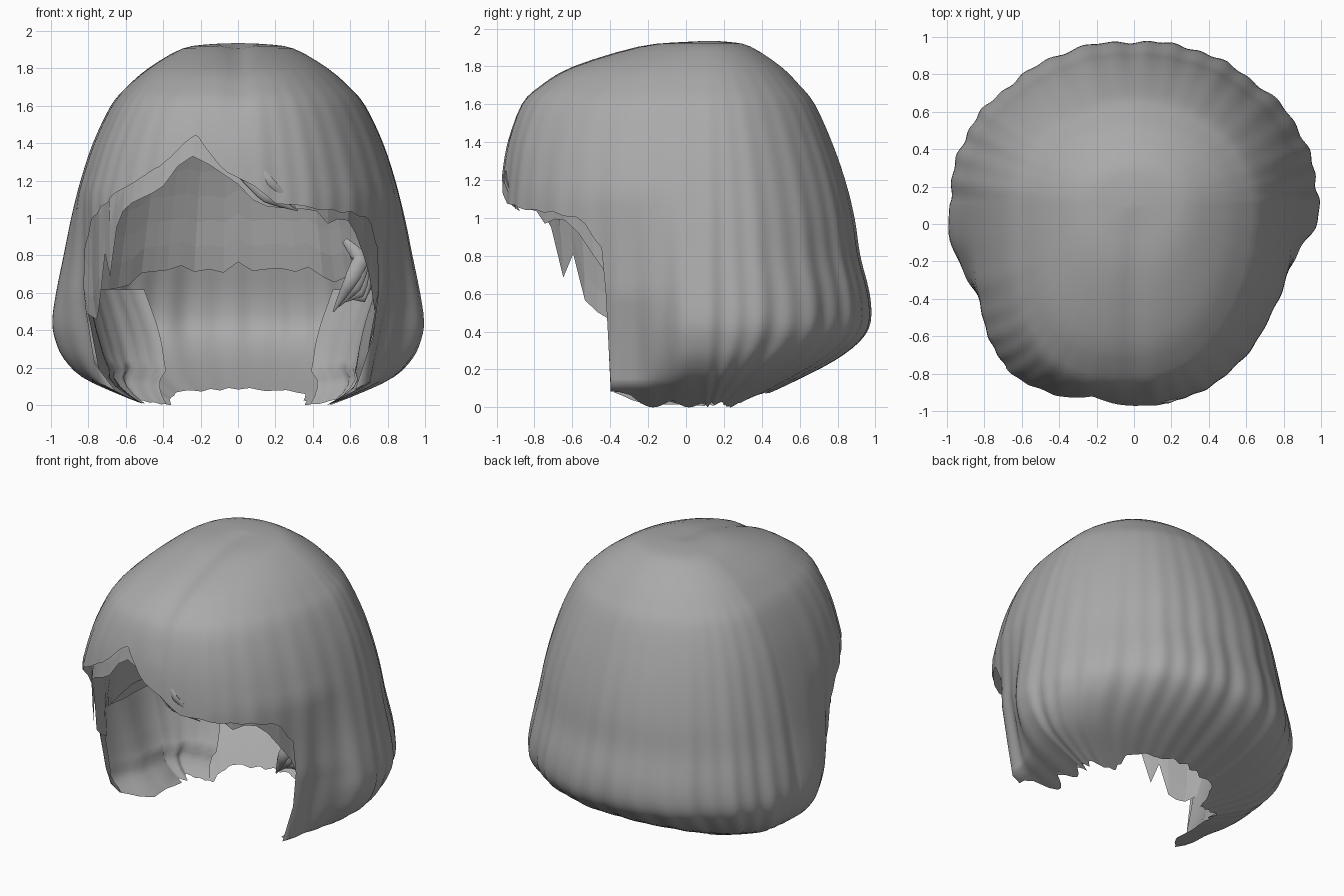
import bpy, bmesh, math, random
from mathutils import Vector

if "Cube" in bpy.data.objects:
    bpy.data.objects.remove(bpy.data.objects["Cube"])

random.seed(4)
hair = bpy.data.materials.new("hair grey")
hair.diffuse_color = (0.4, 0.4, 0.4, 1)
hair.use_nodes = True
hair.node_tree.nodes["Principled BSDF"].inputs["Base Color"].default_value = hair.diffuse_color
CY = 0.1  # depth of the crown axis

# Rows from crown to curled ends: height, half width, back y, front y
ROWS = [(1.935, 0, .1, .1), (1.93, .14, .22, -.03), (1.905, .3, .34, -.26), (1.8, .48, .5, -.6),
        (1.7, .595, .6, -.77), (1.6, .68, .68, -.87), (1.4, .775, .77, -.94), (1.2, .84, .84, -.97),
        (1.0, .89, .89, -.98), (.8, .93, .92, -.96), (.6, .97, .97, -.95), (.45, .99, .975, -.95),
        (.35, .975, .92, -.95), (.25, .93, .79, -.95), (.15, .83, .6, -.95), (.06, .64, .41, -.95),
        (0, .49, .3, -.95)]
# Hem height by angle: 0 = right, 90 = back, -90 = front
HEM = [(-180, .01), (-172, .02), (-162.5, .08), (-161, .5), (-158.5, .82), (-152, .95), (-147, 1.01),
       (-128, 1.15), (-111, 1.27), (-98.5, 1.45), (-90, 1.22), (-77, 1.08), (-63, 1.05), (-43, 1.02),
       (-35, .97), (-30, .85), (-28.5, .5), (-27, .08), (-18, .02), (0, .01), (20, .03), (42, .0),
       (60, .07), (90, .09), (120, .07), (138, .0), (160, .03), (180, .01)]
# Lower edge of the lining
CAP = [(-180, .62), (-160, .5), (-150, .55), (-145, .8), (-140, .68), (-135, .98), (-126, 1.1),
       (-110, 1.2), (-98, 1.34), (-90, 1.17), (-77, 1.06), (-43, .98), (-33, .8), (-25, .55),
       (0, .6), (40, .62), (62, .74), (90, .74), (118, .75), (140, .6), (180, .62)]


def lookup(table, a):
    for (a0, z0), (a1, z1) in zip(table, table[1:]):
        if a <= a1:
            return z0 + (z1 - z0) * (a - a0) / (a1 - a0)
    return table[-1][1]


def row(t):
    """Smooth point on the crown-to-ends profile."""
    i = max(0, min(int(t), len(ROWS) - 2))
    f = t - i
    p = [ROWS[max(0, min(k, len(ROWS) - 1))] for k in range(i - 1, i + 3)]
    return [.5 * (2 * b + (c - a) * f + (2 * a - 5 * b + 4 * c - d) * f * f
                  + (3 * b - a - 3 * c + d) * f ** 3) for a, b, c, d in zip(*p)]


def row_at(z):
    for i in range(len(ROWS) - 1):
        if z >= ROWS[i + 1][0]:
            return i + (ROWS[i][0] - z) / (ROWS[i][0] - ROWS[i + 1][0])
    return len(ROWS) - 1


def strands(a, t):
    """Gentle lengthwise ridges growing towards the ends."""
    r = math.radians(a)
    k = min(1, t / 11) ** 2
    return 1 + k * (.006 * math.sin(38 * r + math.sin(5 * r)) + .006 * math.sin(17 * r + .25 * t)
                    + .005 * math.sin(9 * r - .3 * t))


def place(a, t, scale=1.0):
    z, w, yb, yf = row(t)
    c, s = math.cos(math.radians(a)), math.sin(math.radians(a))
    p = 1 if s >= 0 else (.95 if c > 0 else .65)   # squarer fringe corner on the left
    if s < 0 and z < 1.1:                          # front locks hang straighter than the sides
        f = min(1, -s / .38)
        w += (min(w, .86 - .2 * max(0, .6 - z)) - w) * f * f * (3 - 2 * f)
    k = strands(a, t) * scale
    x = math.copysign(abs(c) ** p, c) * w * k
    y = CY + math.copysign(abs(s) ** p, s) * ((yb - CY) if s > 0 else (CY - yf)) * k
    if s < 0 and t < 6:                            # shallow parting
        z += .018 * s * min(1, t / 2) * math.exp(-(x / .07) ** 2)
    return Vector((x, y, z))


def make(name, verts, faces, angle=60):
    me = bpy.data.meshes.new(name)
    me.from_pydata(verts, [], faces)
    bm = bmesh.new()
    bm.from_mesh(me)
    bmesh.ops.remove_doubles(bm, verts=bm.verts, dist=.0002)
    bm.to_mesh(me)
    bm.free()
    me.materials.append(hair)
    ob = bpy.data.objects.new(name, me)
    bpy.context.collection.objects.link(ob)
    bpy.context.view_layer.objects.active = ob
    ob.select_set(True)
    if angle:
        bpy.ops.object.shade_smooth_by_angle(angle=math.radians(angle))
    ob.select_set(False)
    return ob


def sheet(name, cols, closed, angle=60):
    n, m = len(cols), len(cols[0])
    verts = [v for c in cols for v in c]
    faces = []
    for i in range(n if closed else n - 1):
        j = (i + 1) % n
        faces += [(i * m + k, i * m + k + 1, j * m + k + 1, j * m + k) for k in range(m - 1)]
    return make(name, verts, faces, angle)


def hem(a):
    """Hem height with pointed lock tips, strongest on the front locks."""
    front = max(0, 1 - abs(abs(a - 90) - 105) / 35)
    tooth = abs(((a * 31 / 360 + .3 * math.sin(a * .13)) % 1) * 2 - 1)
    return max(0, lookup(HEM, a) + (.012 + .05 * front) * (tooth - .4))


# Outer hair: shared rows, each column stopping at its hem
cols = []
for a in range(-180, 180):
    end = row_at(hem(a))
    cols.append([place(a, min(end, k / 3)) for k in range(49)])
sheet("outer_hair", cols, True)

# Inner side panels: fold in at the front edge and hem, slanting inwards to the back
for side in ("right", "left"):
    cols = []
    for i in range(24):
        f = i / 23
        a = -27 + 67 * f if side == "right" else -162.5 - 57.5 * f
        a = a + 360 if a < -180 else a
        depth = .02 + .1 * min(1, f * 5) + .2 * f
        low = hem(a)
        cols.append([place(a, row_at(low + (.62 - low) * k / 14),
                           1 - depth * min(1, k / 4) ** .7 * (1 + .4 * math.sin(math.pi * k / 14)))
                     for k in range(15)])
    sheet(f"inner_panel_{side}", cols, False)

# Faceted cap lining with a torn lower edge
cols = []
for a in range(-180, 180, 5):
    end = row_at(lookup(CAP, a) + random.uniform(-.04, .03))
    cols.append([place(a, end * k / 14, .945) - Vector((0, 0, .035 - .03 * k / 14)) for k in range(15)])
sheet("cap_lining", cols, True, 0)


def lock(name, pts, radius, flat=.5):
    """Tapered tube lock through a few points."""
    pts = [Vector(p) for p in pts]
    n, verts, faces = 12, [], []
    for i in range(n + 1):
        u = i / n * (len(pts) - 1)
        j = min(int(u), len(pts) - 2)
        c = pts[j].lerp(pts[j + 1], u - j)
        d = (pts[j + 1] - pts[j]).normalized()
        s = d.cross(Vector((0, 1, .2))).normalized()
        q = d.cross(s)
        r = radius * math.sin(math.pi * (.12 + .86 * i / n)) + .002
        for k in range(8):
            g = k * math.pi / 4
            verts.append(c + s * r * math.cos(g) + q * r * flat * math.sin(g))
        if i:
            o = i * 8
            faces += [(o - 8 + k, o - 8 + (k + 1) % 8, o + (k + 1) % 8, o + k) for k in range(8)]
    make(name, verts, faces)


# Loose curls tucked behind the right side
for i in range(4):
    d = .025 * i
    lock(f"tucked_curl_{i + 1}", [(.57 + d, -.3, .88 - d), (.66, -.33 + d, .78 - d),
                                  (.6 + d, -.36 + d, .66 - d), (.51 + d, -.3, .5 + d)], .04)

# Wisps along the fringe
lock("fringe_wisp_1", [(.08, -.94, 1.3), (.17, -.95, 1.19), (.31, -.9, 1.05)], .025, .4)
lock("fringe_wisp_2", [(.0, -.94, 1.24), (.15, -.94, 1.11), (.32, -.88, 1.04)], .025, .4)
